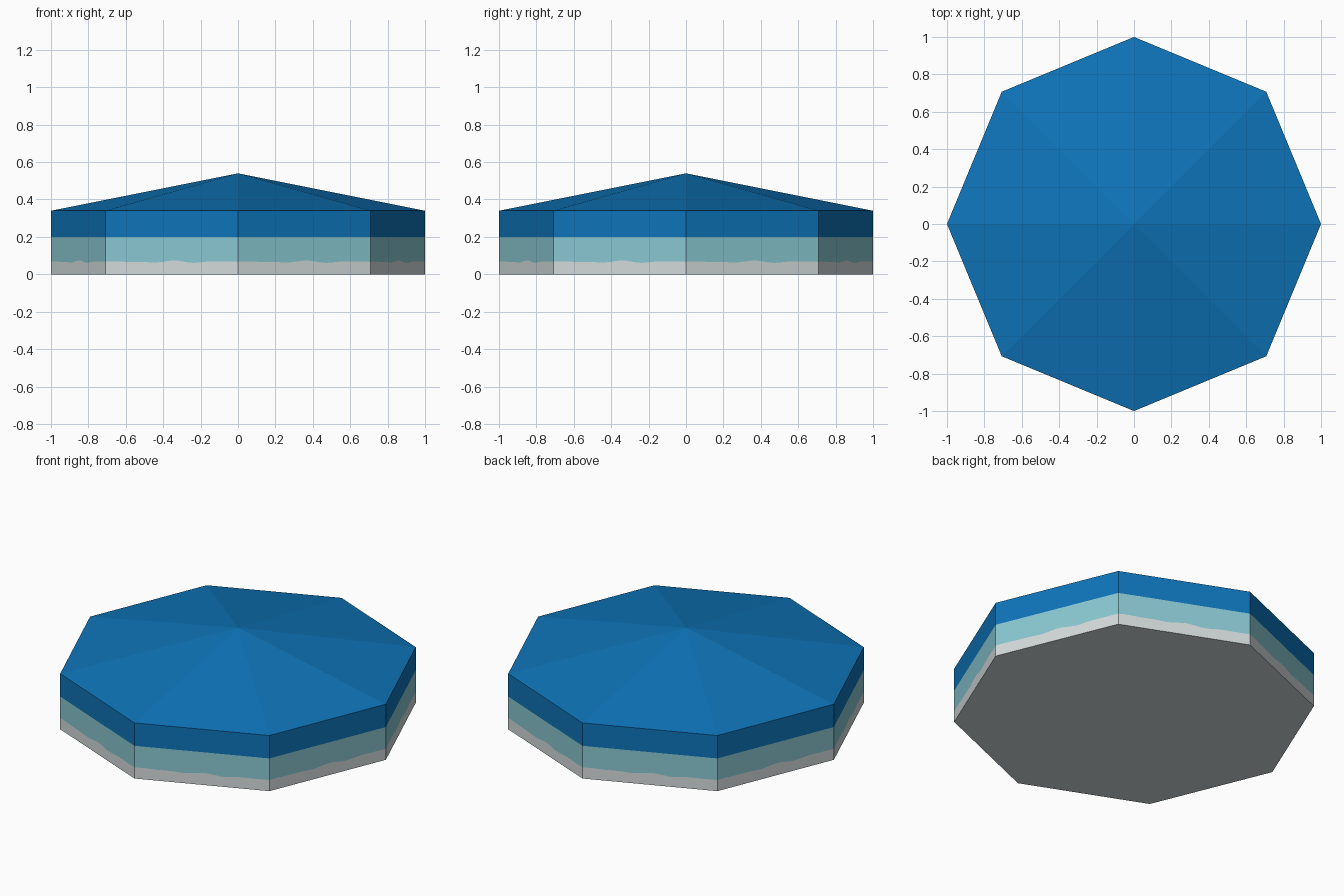
import bpy, bmesh
from math import sin, cos, pi, tau

cube = bpy.data.objects.get("Cube")
if cube:
    bpy.data.objects.remove(cube, do_unlink=True)

SIDES, STEPS = 8, 24
WALL_TOP, APEX = 0.34, 0.54
BAND_TOP, BAND_LOW = 0.2, 0.067


def srgb(*rgb):
    return tuple((c / 255 / 12.92) if c < 11 else ((c / 255 + 0.055) / 1.055) ** 2.4
                 for c in rgb) + (1.0,)


def material(name, color):
    m = bpy.data.materials.new(name)
    m.use_nodes = True
    m.diffuse_color = color
    m.node_tree.nodes["Principled BSDF"].inputs["Base Color"].default_value = color
    return m


materials = [material("pale_grey", srgb(212, 219, 219)),
             material("soft_teal", srgb(137, 199, 209)),
             material("deep_blue", srgb(14, 116, 185))]
GREY, TEAL, BLUE = range(3)

bm = bmesh.new()


def ring(z):
    return [bm.verts.new((cos(tau * i / SIDES), sin(tau * i / SIDES), z))
            for i in range(SIDES)]


def face(verts, index):
    bm.faces.new(verts).material_index = index


# Corner rings at each colour change
base, low, mid, top = [ring(z) for z in (0, BAND_LOW, BAND_TOP, WALL_TOP)]
tip = bm.verts.new((0, 0, APEX))

# Underside
face(base[::-1], GREY)

for i in range(SIDES):
    j = (i + 1) % SIDES
    # Wavy edge between the grey and teal bands
    wave = [low[i]]
    for s in range(1, STEPS):
        t = s / STEPS
        p = low[i].co.lerp(low[j].co, t)
        p.z += (0.004 * sin(tau * 2.5 * t) + 0.003 * sin(tau * 4 * t + 1)) * sin(pi * t) ** 0.5
        wave.append(bm.verts.new(p))
    wave.append(low[j])
    # Wall bands and roof panel
    face([base[i], base[j]] + wave[::-1], GREY)
    face(wave + [mid[j], mid[i]], TEAL)
    face([mid[i], mid[j], top[j], top[i]], BLUE)
    face([top[i], top[j], tip], BLUE)

mesh = bpy.data.meshes.new("octagonal_canopy")
bm.to_mesh(mesh)
bm.free()
for m in materials:
    mesh.materials.append(m)
canopy = bpy.data.objects.new("octagonal_canopy", mesh)
bpy.context.collection.objects.link(canopy)
